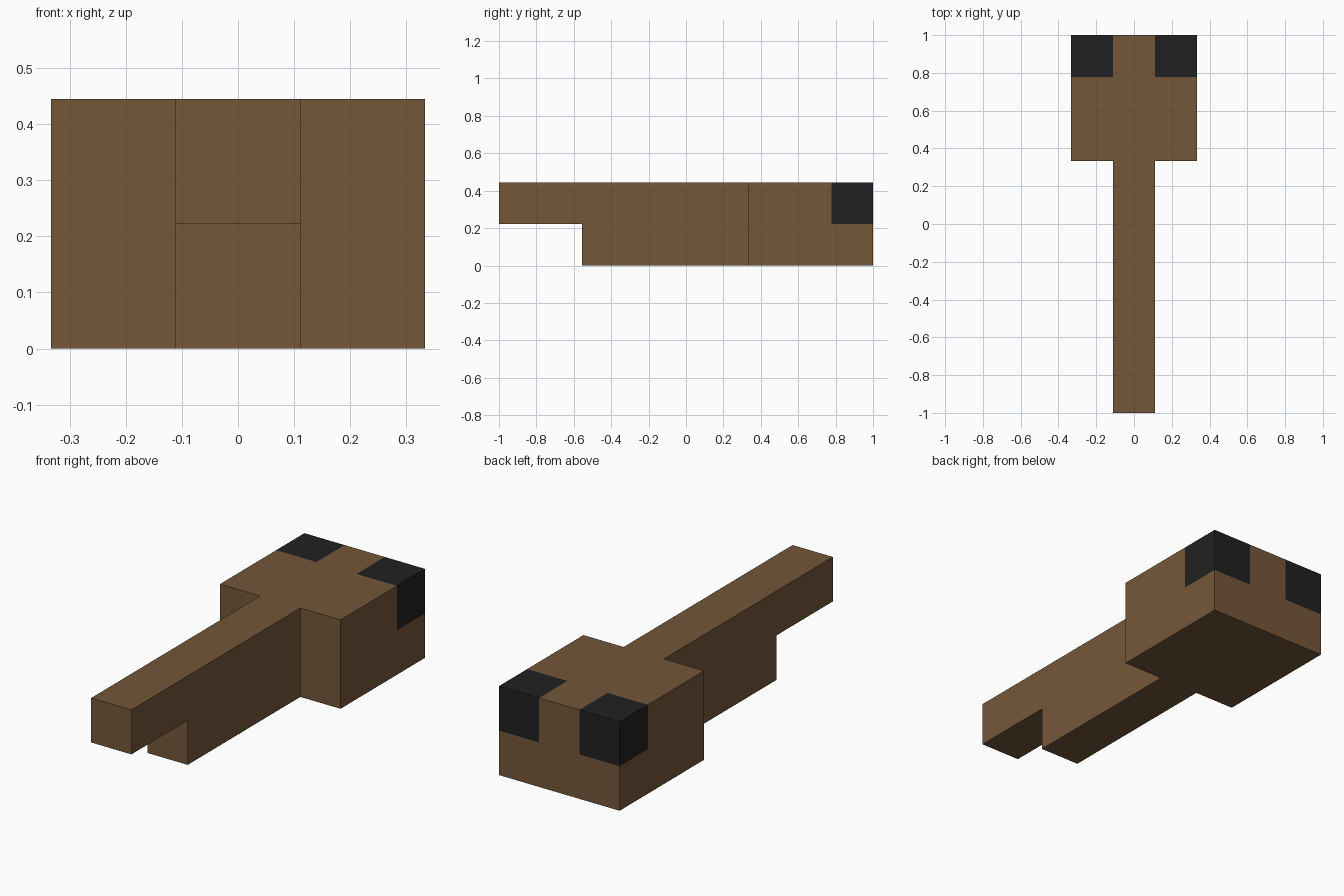
import bpy
import bmesh
from mathutils import Vector

cube = bpy.data.objects.get("Cube")
if cube:
    bpy.data.objects.remove(cube, do_unlink=True)

U = 2 / 9  # block unit


def make_material(name, rgb):
    mat = bpy.data.materials.new(name)
    mat.use_nodes = True
    color = (*rgb, 1)
    mat.diffuse_color = color
    mat.node_tree.nodes["Principled BSDF"].inputs["Base Color"].default_value = color
    return mat


brown = make_material("wood brown", (0.175, 0.094, 0.042))
black = make_material("soft black", (0.0152, 0.0152, 0.0152))


def make_object(name, bm, materials):
    bmesh.ops.recalc_face_normals(bm, faces=bm.faces)
    mesh = bpy.data.meshes.new(name)
    bm.to_mesh(mesh)
    bm.free()
    for mat in materials:
        mesh.materials.append(mat)
    obj = bpy.data.objects.new(name, mesh)
    bpy.context.collection.objects.link(obj)
    return obj


# Stem: stepped side profile extruded across the width
head_front = 1 - 3 * U
profile = [(-1, U), (-1 + 2 * U, U), (-1 + 2 * U, 0),
           (head_front, 0), (head_front, 2 * U), (-1, 2 * U)]
bm = bmesh.new()
side = bm.faces.new([bm.verts.new((-U / 2, y, z)) for y, z in profile])
ext = bmesh.ops.extrude_face_region(bm, geom=[side])
bmesh.ops.translate(bm, vec=(U, 0, 0),
                    verts=[v for v in ext["geom"] if isinstance(v, bmesh.types.BMVert)])
make_object("stem", bm, [brown])

# Head: block cut along the borders of the dark upper rear corners
bm = bmesh.new()
bmesh.ops.create_cube(bm, size=1)
bmesh.ops.scale(bm, vec=(3 * U, 3 * U, 2 * U), verts=bm.verts)
bmesh.ops.translate(bm, vec=(0, 1 - 1.5 * U, U), verts=bm.verts)
cuts = [((U / 2, 0, 0), (1, 0, 0)), ((-U / 2, 0, 0), (1, 0, 0)),
        ((0, 1 - U, 0), (0, 1, 0)), ((0, 0, U), (0, 0, 1))]
for point, normal in cuts:
    bmesh.ops.bisect_plane(bm, geom=bm.verts[:] + bm.edges[:] + bm.faces[:],
                           plane_co=Vector(point), plane_no=Vector(normal))
for face in bm.faces:
    c = face.calc_center_median()
    face.material_index = int(abs(c.x) > U / 2 and c.y > 1 - U and c.z > U)
make_object("head", bm, [brown, black])
